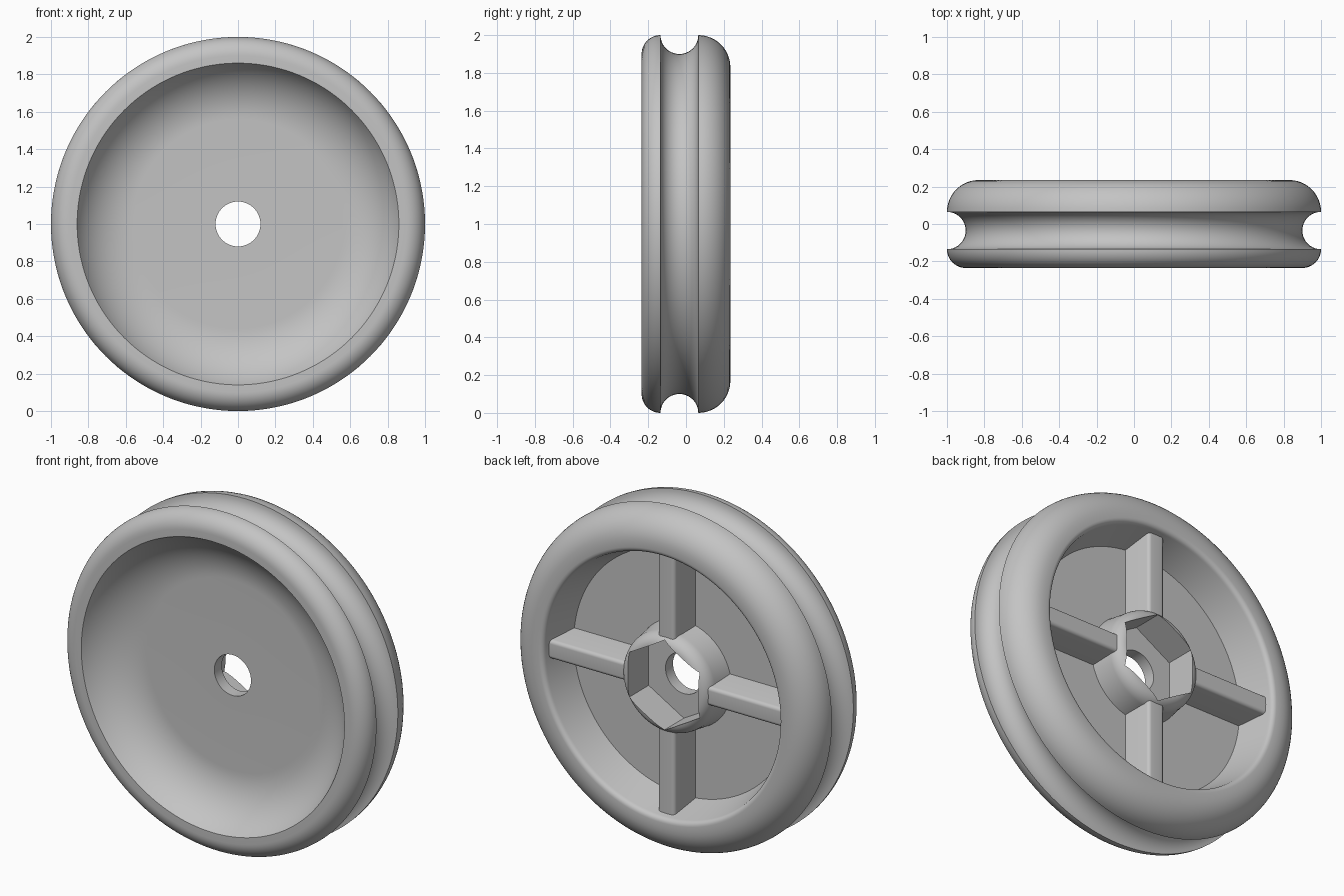
import bpy
import bmesh
from math import sin, cos, pi, sqrt, radians

SEGMENTS = 144

cube = bpy.data.objects.get("Cube")
if cube:
    bpy.data.objects.remove(cube, do_unlink=True)

grey = bpy.data.materials.new("light grey plastic")
grey.use_nodes = True
colour = (0.55, 0.55, 0.55, 1)
grey.diffuse_color = colour
grey.node_tree.nodes["Principled BSDF"].inputs["Base Color"].default_value = colour


def arc(r, y, rad, start, end, steps=12):
    """Arc in the (radius, depth) plane, angles in degrees."""
    angles = [radians(start + (end - start) * i / steps) for i in range(steps + 1)]
    return [(r + rad * cos(a), y + rad * sin(a)) for a in angles]


def loft(name, sections, wrap):
    """Skin a list of closed sections; either wrap round or cap the ends."""
    bm = bmesh.new()
    loops = [[bm.verts.new(p) for p in s] for s in sections]
    n = len(loops[0])
    for k in range(len(loops) if wrap else len(loops) - 1):
        a, b = loops[k], loops[(k + 1) % len(loops)]
        for i in range(n):
            j = (i + 1) % n
            bm.faces.new((a[i], a[j], b[j], b[i]))
    if not wrap:
        bm.faces.new(loops[0])
        bm.faces.new(loops[-1])
    bmesh.ops.recalc_face_normals(bm, faces=bm.faces)
    mesh = bpy.data.meshes.new(name)
    bm.to_mesh(mesh)
    bm.free()
    mesh.materials.append(grey)
    obj = bpy.data.objects.new(name, mesh)
    bpy.context.collection.objects.link(obj)
    bpy.ops.object.select_all(action='DESELECT')
    obj.select_set(True)
    bpy.context.view_layer.objects.active = obj
    bpy.ops.object.shade_smooth_by_angle(angle=radians(30))
    return obj


def lathe(name, profile_at):
    """Turn a profile, which may vary with the angle, about the axle."""
    sections = []
    for k in range(SEGMENTS):
        t = 2 * pi * k / SEGMENTS
        sections.append([(r * cos(t), y, 1 + r * sin(t)) for r, y in profile_at(t)])
    return loft(name, sections, True)


# Wheel body: dished front, rounded rims, rope groove, recessed back
body = [(0.12, 0.02), (0.12, -0.05)]
body += arc(0.56, -0.386, 0.336, 90, 26.7, 16)
body += arc(0.90, -0.135, 0.10, -90, 0)
body += arc(1.0, -0.035, 0.10, 270, 90, 20)[1:]
body += arc(0.83, 0.065, 0.17, 0, 90)[1:]
body += arc(0.80, 0.205, 0.03, 90, 175, 5)
body += [(0.72, 0.02)]
lathe("wheel_body", lambda t: body)

# Hub: round outside with a rounded top edge, cut by a hexagonal socket
APOTHEM, TOP_R, OUT_R = 0.23, 0.225, 0.295


def hub_profile(t):
    wedge = (t + pi / 6) % (pi / 3) - pi / 6
    inner = APOTHEM / cos(wedge)
    points = [(inner, 0.0), (0.315, 0.0)]
    for i in range(11):
        r = inner + (OUT_R - inner) * cos(i / 10 * pi / 2 - pi / 2 + pi / 2)
        drop = min(1.0, (r - TOP_R) / (OUT_R - TOP_R))
        points.append((r, 0.13 + 0.085 * sqrt(max(0.0, 1 - drop * drop))))
    return points


lathe("hub", hub_profile)

# Spokes: tapered ribs with rounded top edges
side = [(0.08, 0.0)] + arc(0.034, 0.165, 0.022, 10, 90, 6)
section = side + [(-x, y) for x, y in reversed(side)]
for k, place in enumerate(("left", "top", "right", "bottom")):
    t = k * pi / 2
    ends = [[(r * cos(t) - w * sin(t), y, 1 + r * sin(t) + w * cos(t))
             for w, y in section] for r in (0.275, 0.79)]
    loft(place + "_spoke", ends, False)
